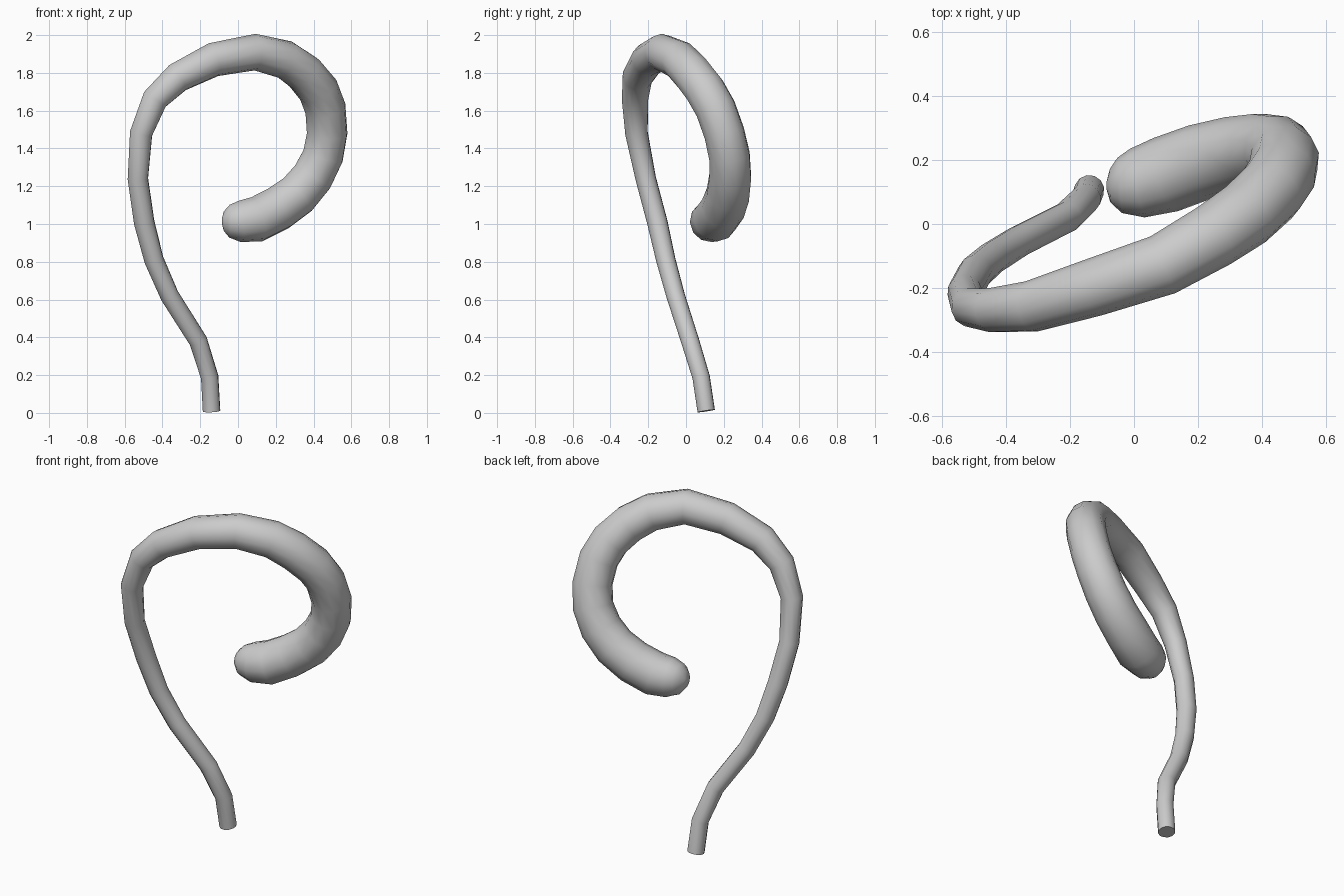
import bpy
import math

# Centre line of the curled stalk: x, y, z, radius (thin foot to thick rounded tip)
path = [
    (-.14, .107, .01, .047), (-.15, .08, .19, .047), (-.21, .022, .38, .049),
    (-.362, -.055, .62, .05), (-.445, -.107, .81, .052), (-.497, -.152, 1.01, .055),
    (-.53, -.213, 1.24, .055), (-.513, -.262, 1.48, .061), (-.44, -.27, 1.66, .071),
    (-.32, -.258, 1.775, .081), (-.13, -.2, 1.87, .091), (.09, -.128, 1.91, .097),
    (.25, -.037, 1.87, .103), (.35, .03, 1.80, .107), (.425, .1, 1.71, .109),
    (.463, .157, 1.61, .109), (.472, .203, 1.48, .109), (.45, .23, 1.36, .111),
    (.395, .234, 1.25, .114), (.315, .222, 1.155, .117), (.21, .195, 1.08, .12),
    (.1, .155, 1.025, .121), (.01, .128, 1.014, .11), (-.045, .121, 1.015, .087),
    (-.075, .12, 1.015, .052), (-.086, .12, 1.015, .012),
]

curve = bpy.data.curves.new("curled_stalk", "CURVE")
curve.dimensions = "3D"
curve.bevel_depth = 1.0
curve.bevel_resolution = 4
curve.use_fill_caps = True
spline = curve.splines.new("POLY")
spline.points.add(len(path) - 1)
for p, (x, y, z, r) in zip(spline.points, path):
    p.co = (x, y, z, 1)
    p.radius = r

stalk = bpy.data.objects.new("curled_stalk", curve)
bpy.context.collection.objects.link(stalk)
bpy.context.view_layer.objects.active = stalk
stalk.select_set(True)
bpy.ops.object.convert(target="MESH")
bpy.ops.object.shade_smooth_by_angle(angle=math.radians(50))
